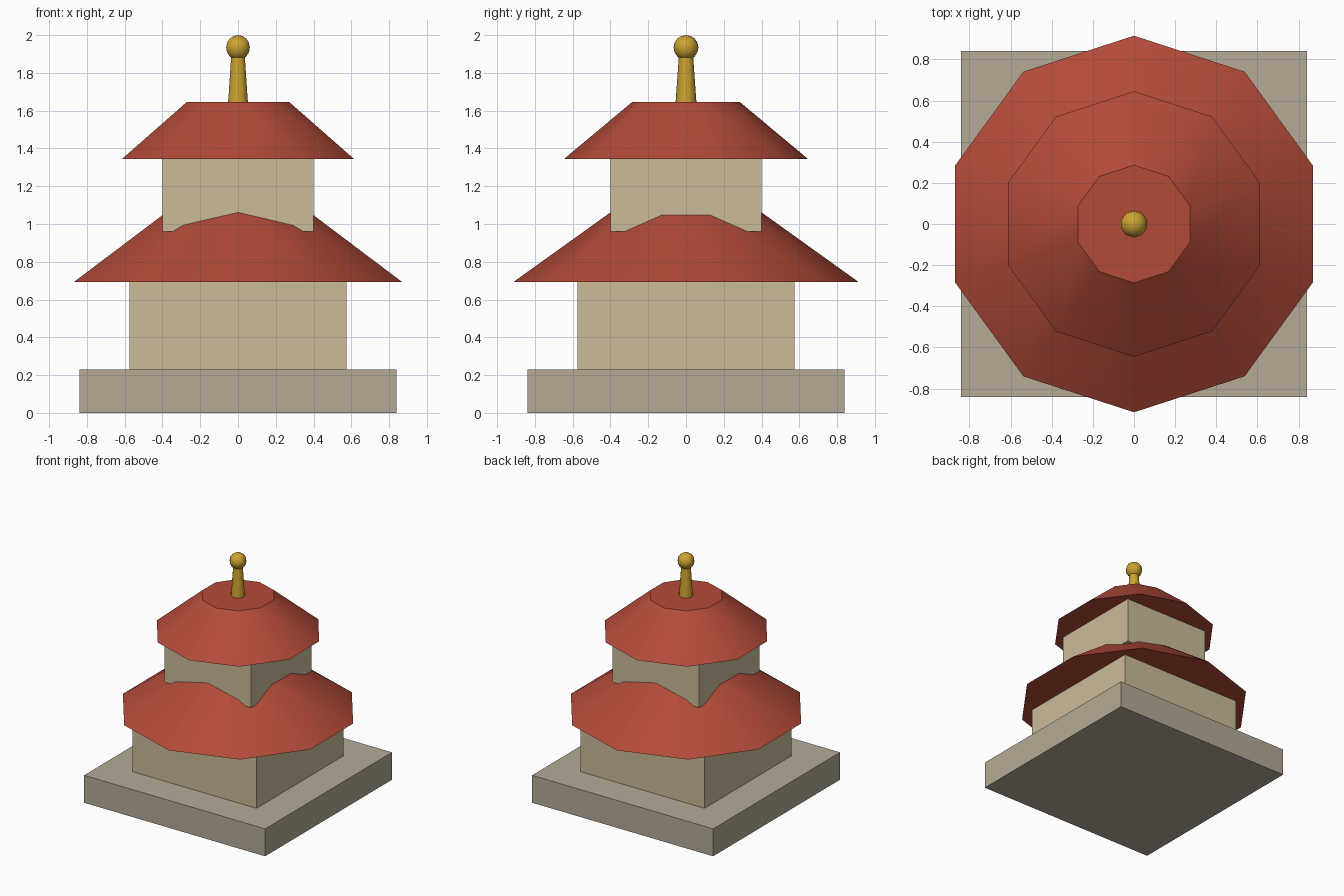
import bpy
from math import radians

if "Cube" in bpy.data.objects:
    bpy.data.objects.remove(bpy.data.objects["Cube"])


def material(name, rgb):
    m = bpy.data.materials.new(name)
    m.diffuse_color = (*rgb, 1)
    m.use_nodes = True
    m.node_tree.nodes["Principled BSDF"].inputs["Base Color"].default_value = m.diffuse_color
    return m


STONE = material("stone", (0.46, 0.40, 0.30))
PLASTER = material("plaster", (0.60, 0.50, 0.32))
TILE = material("red_tile", (0.45, 0.07, 0.04))
GOLD = material("gold", (0.60, 0.36, 0.03))


def finish(name, mat, angle=None):
    o = bpy.context.object
    o.name = name
    o.data.materials.append(mat)
    if angle:
        bpy.ops.object.shade_smooth_by_angle(angle=radians(angle))


def block(name, half, z0, z1, mat):
    bpy.ops.mesh.primitive_cube_add(size=1, location=(0, 0, (z0 + z1) / 2))
    bpy.context.object.scale = (2 * half, 2 * half, z1 - z0)
    bpy.ops.object.transform_apply(location=False, rotation=False, scale=True)
    finish(name, mat)


def frustum(name, sides, r0, r1, z0, z1, mat, angle):
    bpy.ops.mesh.primitive_cone_add(vertices=sides, radius1=r0, radius2=r1,
                                    depth=z1 - z0, location=(0, 0, (z0 + z1) / 2))
    finish(name, mat, angle)


# square plinth and two storeys
block("plinth", 0.84, 0, 0.23, STONE)
block("lower_storey", 0.575, 0.23, 0.692, PLASTER)
block("upper_storey", 0.40, 0.96, 1.345, PLASTER)

# ten-sided tiled roofs
frustum("lower_roof", 10, 0.915, 0.402, 0.692, 1.06, TILE, 30)
frustum("upper_roof", 10, 0.645, 0.286, 1.345, 1.645, TILE, 30)

# finial post and ball
frustum("finial_post", 10, 0.055, 0.037, 1.645, 1.90, GOLD, 40)
bpy.ops.mesh.primitive_uv_sphere_add(segments=10, ring_count=8, radius=0.066,
                                     location=(0, 0, 1.934))
finish("finial_ball", GOLD, 50)
